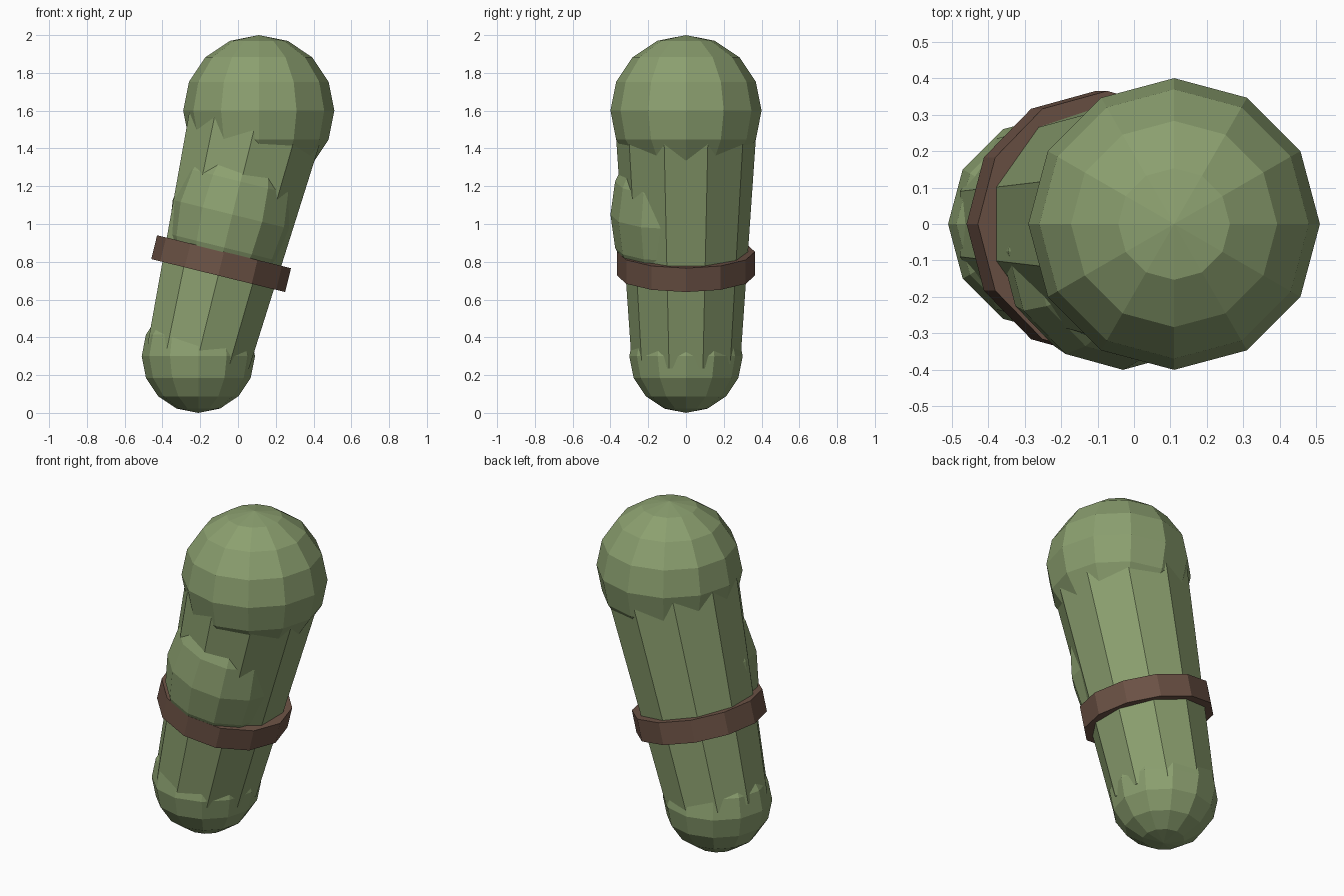
import bpy, math
from mathutils import Vector, Matrix

if "Cube" in bpy.data.objects:
    bpy.data.objects.remove(bpy.data.objects["Cube"])

def material(name, rgb):
    m = bpy.data.materials.new(name)
    m.diffuse_color = (*rgb, 1)
    m.use_nodes = True
    m.node_tree.nodes["Principled BSDF"].inputs["Base Color"].default_value = m.diffuse_color
    return m

green = material("moss_green", (0.26, 0.35, 0.16))
brown = material("strap_brown", (0.15, 0.085, 0.06))

low = Vector((-0.21, 0, 0.30))     # centre of the lower cap
high = Vector((0.11, 0, 1.60))     # centre of the upper cap
axis = high - low
tilt = math.atan2(axis.x, axis.z)

def finish(name, mat):
    ob = bpy.context.object
    ob.name = name
    ob.data.materials.append(mat)
    return ob

def ball(name, centre, scale, lean=0):
    bpy.ops.mesh.primitive_uv_sphere_add(segments=12, ring_count=8, radius=1,
                                         location=centre, rotation=(0, lean, 0))
    ob = finish(name, green)
    ob.scale = scale
    return ob

# rounded ends
ball("lower_cap", low, (0.30, 0.30, 0.30))
ball("upper_cap", high, (0.40, 0.40, 0.40))

# tapered ten-sided body
bpy.ops.mesh.primitive_cone_add(vertices=10, radius1=0.29, radius2=0.38, depth=axis.length,
                                location=(low + high) / 2, rotation=(0, tilt, 0))
finish("body", green)

# bulge on the front, leaning with the body
ball("belly", (-0.03, -0.075, 1.05), (0.325, 0.325, 0.47), tilt)

# strap round the middle
bpy.ops.mesh.primitive_cylinder_add(vertices=12, radius=0.365, depth=0.13,
                                    location=low + axis * 0.377, rotation=(0, tilt, 0))
finish("strap", brown)
